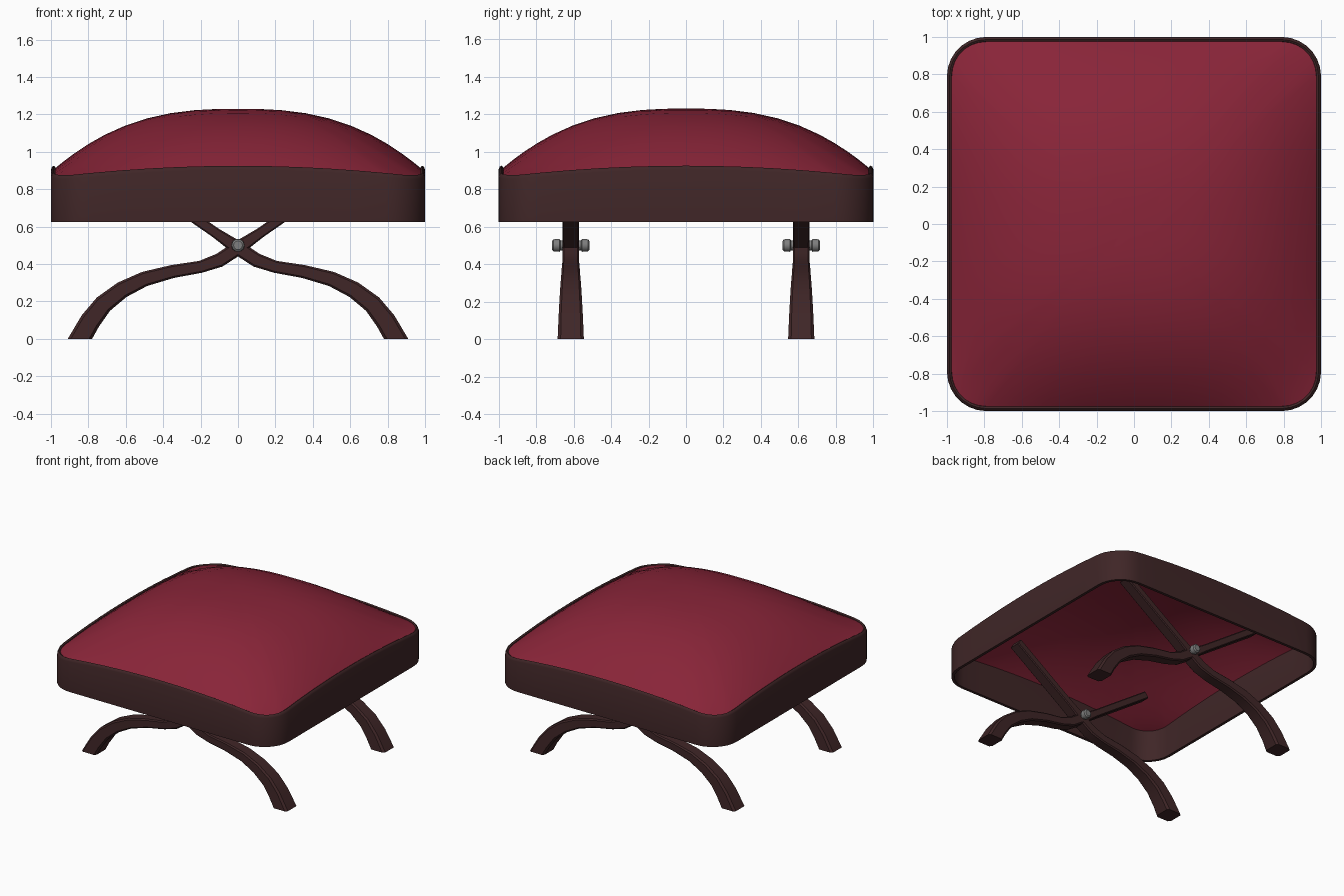
import bpy, bmesh
from math import cos, sin, pi, copysign
from mathutils import Vector

cube = bpy.data.objects.get("Cube")
if cube:
    bpy.data.objects.remove(cube, do_unlink=True)


def make_material(name, rgb, roughness):
    mat = bpy.data.materials.new(name)
    mat.use_nodes = True
    colour = (*rgb, 1.0)
    mat.diffuse_color = colour
    bsdf = mat.node_tree.nodes["Principled BSDF"]
    bsdf.inputs["Base Color"].default_value = colour
    bsdf.inputs["Roughness"].default_value = roughness
    return mat


RED = make_material("red upholstery", (0.25, 0.018, 0.04), 0.8)
WOOD = make_material("dark brown wood", (0.05, 0.019, 0.02), 0.5)
STEEL = make_material("grey steel", (0.21, 0.21, 0.21), 0.4)


def finish(bm, name, mat, angle=40):
    bmesh.ops.recalc_face_normals(bm, faces=bm.faces[:])
    mesh = bpy.data.meshes.new(name)
    bm.to_mesh(mesh)
    bm.free()
    mesh.materials.append(mat)
    obj = bpy.data.objects.new(name, mesh)
    bpy.context.collection.objects.link(obj)
    bpy.ops.object.select_all(action="DESELECT")
    obj.select_set(True)
    bpy.context.view_layer.objects.active = obj
    bpy.ops.object.shade_smooth_by_angle(angle=angle * pi / 180)
    return obj


def bridge(bm, rings, closed=False):
    """Join neighbouring rings of vertices with quads."""
    pairs = list(zip(rings, rings[1:]))
    if closed:
        pairs.append((rings[-1], rings[0]))
    for a, b in pairs:
        for i in range(len(a)):
            j = (i + 1) % len(a)
            bm.faces.new((a[i], a[j], b[j], b[i]))


# Rounded square seen from above
def outline(inset, radius=0.21, side=10, arc=7):
    half, r = 1 - inset, radius - inset
    pts = []
    for k in range(4):
        turn = k * pi / 2
        corner = [(half - r + r * cos(t), half - r + r * sin(t))
                  for t in (pi / 2 * i / arc for i in range(arc + 1))]
        straight = [(half - r - 2 * (half - r) * i / side, half) for i in range(1, side)]
        for x, y in corner + straight:
            pts.append((x * cos(turn) - y * sin(turn), x * sin(turn) + y * cos(turn)))
    return pts


# The top edge of the frame dips toward the corners
def rim_height(x, y):
    return 0.925 - 0.05 * min(1, min(abs(x), abs(y)) / 0.9) ** 2


# Seat frame: an open skirt swept around the outline
bm = bmesh.new()
BOTTOM = 0.625
profile = [(0, None), (0, -0.02), (0.006, -0.005), (0.014, 0),
           (0.024, -0.006), (0.028, -0.02), (0.022, None)]
rings = []
for inset, drop in profile:
    rings.append([bm.verts.new((x, y, BOTTOM if drop is None else rim_height(x, y) + drop))
                  for x, y in outline(inset)])
bridge(bm, rings, closed=True)
finish(bm, "seat_frame", WOOD)


# Cushion: a thin domed shell, open underneath
def swell(t):
    return 1 - min(1, abs(t)) ** 2.6


bm = bmesh.new()
EDGE = 0.024
rings = []
for s in (1, 0.985, 0.95, 0.9, 0.82, 0.73, 0.62, 0.5, 0.37, 0.24, 0.12):
    ring = []
    for x, y in outline(EDGE):
        base = rim_height(x, y) - 0.012
        base = 0.925 + (base - 0.925) * s ** 3
        u, v = x * s, y * s
        dome = swell(u / (1 - EDGE)) * swell(v / (1 - EDGE))
        ring.append(bm.verts.new((u, v, base + (1.23 - 0.925) * dome)))
    rings.append(ring)
bridge(bm, rings)
peak = bm.verts.new((0, 0, 1.23))
for i, v in enumerate(rings[-1]):
    bm.faces.new((v, rings[-1][(i + 1) % len(rings[-1])], peak))
finish(bm, "cushion", RED, 60)


# Curved leg: chamfered bar; stations are x, z, thickness, width
STATIONS = [(-0.845, 0, 0.13, 0.14), (-0.79, 0.095, 0.11, 0.13), (-0.72, 0.185, 0.10, 0.12),
            (-0.62, 0.262, 0.09, 0.11), (-0.5, 0.32, 0.08, 0.10), (-0.35, 0.36, 0.07, 0.095),
            (-0.2, 0.385, 0.065, 0.09), (-0.1, 0.42, 0.075, 0.09), (0, 0.485, 0.075, 0.09),
            (0.12, 0.567, 0.055, 0.09), (0.6, 0.90, 0.055, 0.09)]


def leg(name, y, side):
    bm = bmesh.new()
    path = [Vector((x, z)) for x, z, _, _ in STATIONS]
    rings = []
    for i, (x, z, thick, width) in enumerate(STATIONS):
        if i == 0:
            normal = Vector((-1, 0))        # flat on the floor
        else:
            t = path[min(i + 1, len(path) - 1)] - path[i - 1]
            normal = Vector((-t.y, t.x)).normalized()
        h, w = thick / 2, width / 2
        c = 0.25 * h
        section = [(w, h - c), (w - c, h), (c - w, h), (-w, h - c),
                   (-w, c - h), (c - w, -h), (w - c, -h), (w, c - h)]
        rings.append([bm.verts.new(((x + normal.x * n) * side, y + a, z + normal.y * n))
                      for a, n in section])
    bridge(bm, rings)
    bm.faces.new(rings[0])
    bm.faces.new(rings[-1])
    finish(bm, name, WOOD, 35)


# Pivot bolt: shaft with a rounded head at each end
def bolt(name, y):
    bm = bmesh.new()
    rings = []
    for offset, r in ((0.1, 0.024), (0.092, 0.034), (0.06, 0.036), (0.055, 0.028)):
        rings.append((offset, r))
    rings += [(-o, r) for o, r in reversed(rings)]
    rings = [[bm.verts.new((r * cos(k * pi / 5), y + o, 0.5 + r * sin(k * pi / 5)))
              for k in range(10)] for o, r in rings]
    bridge(bm, rings)
    bm.faces.new(rings[0])
    bm.faces.new(rings[-1])
    finish(bm, name, STEEL)


for end, y in (("front", -0.615), ("back", 0.615)):
    leg(end + "_right_leg", y, 1)
    leg(end + "_left_leg", y, -1)
    bolt(end + "_pivot_bolt", y)
